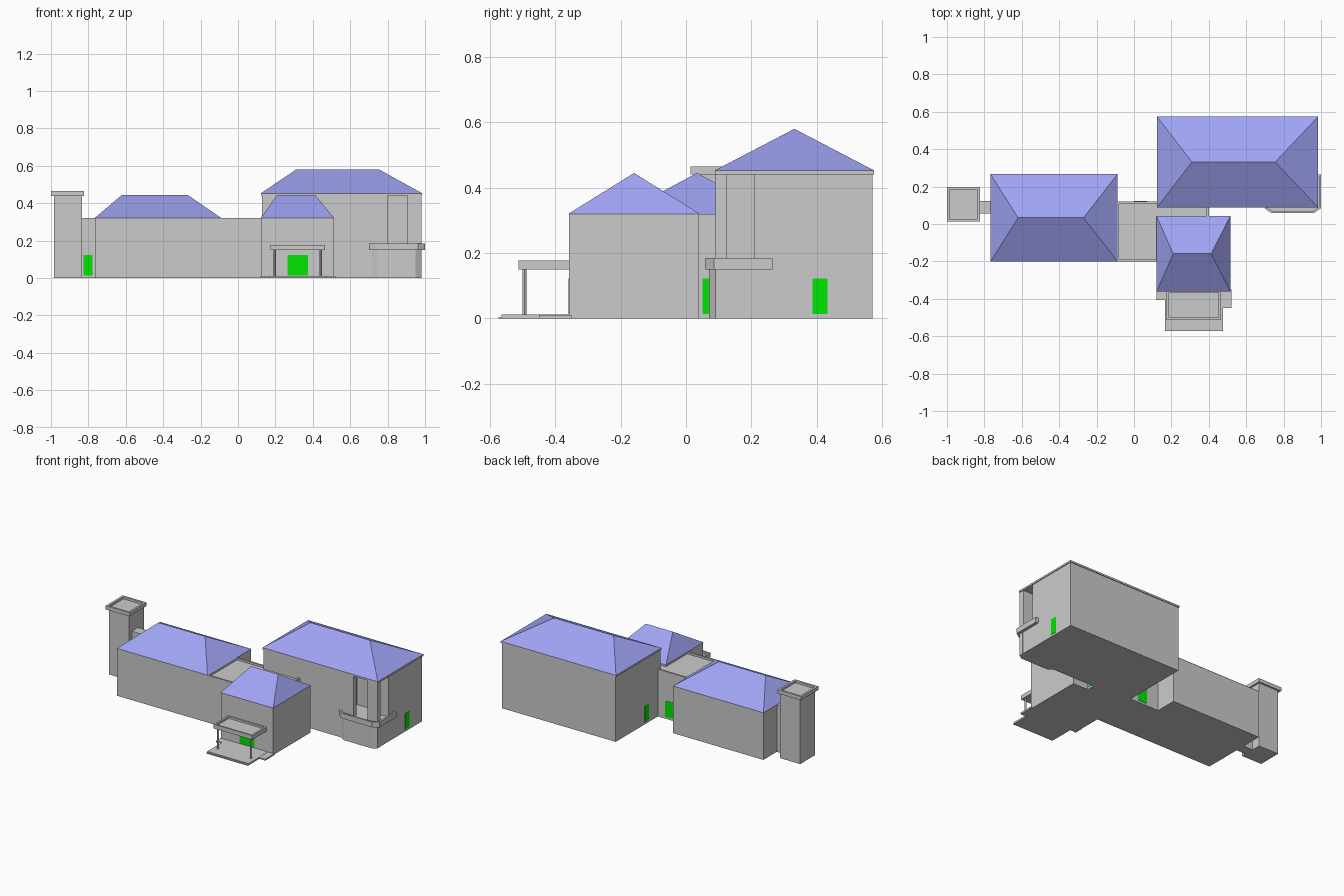
import bpy, bmesh

if "Cube" in bpy.data.objects:
    bpy.data.objects.remove(bpy.data.objects["Cube"])


def material(name, rgb):
    m = bpy.data.materials.new(name)
    m.diffuse_color = (*rgb, 1)
    m.use_nodes = True
    m.node_tree.nodes["Principled BSDF"].inputs["Base Color"].default_value = m.diffuse_color
    return m


ROOF = material("roof_blue", (0.35, 0.37, 0.9))
GREEN = material("door_green", (0.0, 0.8, 0.0))


def finish(bm, name, mat=None):
    bmesh.ops.recalc_face_normals(bm, faces=bm.faces[:])
    me = bpy.data.meshes.new(name)
    bm.to_mesh(me)
    bm.free()
    ob = bpy.data.objects.new(name, me)
    bpy.context.collection.objects.link(ob)
    if mat:
        me.materials.append(mat)
    return ob


def prism(name, outline, z0, z1, mat=None, rim=0, depth=0):
    """Extruded outline, optionally with a recessed top inside a rim."""
    bm = bmesh.new()
    base = bm.faces.new([bm.verts.new((x, y, z0)) for x, y in outline])
    ext = bmesh.ops.extrude_face_region(bm, geom=[base], use_keep_orig=True)["geom"]
    for v in ext:
        if isinstance(v, bmesh.types.BMVert):
            v.co.z = z1
    bmesh.ops.recalc_face_normals(bm, faces=bm.faces[:])
    if rim:
        top = [f for f in bm.faces if f.normal.z > 0.9]
        bmesh.ops.inset_region(bm, faces=top, thickness=rim, use_even_offset=True)
        low = bmesh.ops.extrude_face_region(bm, geom=top)["geom"]
        bmesh.ops.delete(bm, geom=top, context='FACES_ONLY')
        for v in low:
            if isinstance(v, bmesh.types.BMVert):
                v.co.z -= depth
    return finish(bm, name, mat)


def box(name, x0, x1, y0, y1, z0, z1, mat=None, **kw):
    return prism(name, [(x0, y0), (x1, y0), (x1, y1), (x0, y1)], z0, z1, mat, **kw)


def hip_roof(name, x0, x1, y0, y1, z0, ridge_x0, ridge_x1, z1):
    bm = bmesh.new()
    yc = (y0 + y1) / 2
    a, b, c, d, e, f = [bm.verts.new(p) for p in (
        (x0, y0, z0), (x1, y0, z0), (x1, y1, z0), (x0, y1, z0),
        (ridge_x0, yc, z1), (ridge_x1, yc, z1))]
    for face in ((a, b, f, e), (c, d, e, f), (b, c, f), (d, a, e), (d, c, b, a)):
        bm.faces.new(face)
    finish(bm, name, ROOF)


# Left tower with parapet cap, and its link
box("tower", -0.985, -0.835, 0.025, 0.185, 0, 0.44)
box("tower_cap", -1.0, -0.823, 0.013, 0.197, 0.44, 0.465, rim=0.014, depth=0.015)
box("tower_link", -0.84, -0.76, 0.057, 0.122, 0, 0.32)

# Left wing
box("left_wing", -0.765, -0.09, -0.2, 0.265, 0, 0.32)
hip_roof("left_wing_roof", -0.767, -0.088, -0.2, 0.267, 0.32, -0.62, -0.27, 0.445)

# Flat roofed middle
box("middle_block", -0.095, 0.40, -0.2, 0.12, 0, 0.32, rim=0.012, depth=0.013)

# Front block
box("front_block", 0.123, 0.513, -0.358, 0.04, 0, 0.32)
hip_roof("front_block_roof", 0.121, 0.515, -0.36, 0.042, 0.32, 0.21, 0.412, 0.445)

# Back block: lower storey, then upper storey with corner loggia
X0, X1, Y0, Y1 = 0.127, 0.98, 0.093, 0.57
box("back_block_lower", X0, X1, Y0, Y1, 0, 0.16)
prism("back_block_upper", [(X0, Y0), (0.715, Y0), (0.715, 0.25), (X1, 0.25),
                           (X1, Y1), (X0, Y1)], 0.16, 0.442)
box("back_block_eave", X0 - 0.005, 0.985, 0.088, 0.575, 0.441, 0.453)
hip_roof("back_block_roof", X0 - 0.005, 0.985, 0.088, 0.575, 0.453, 0.31, 0.755, 0.58)

# Loggia piers
for i, (x0, x1, y0, y1) in enumerate(((0.715, 0.80, 0.09, 0.125),
                                      (0.905, 0.98, 0.09, 0.125),
                                      (0.905, 0.98, 0.21, 0.25))):
    box(f"loggia_pier_{i}", x0, x1, y0, y1, 0.155, 0.442)

# Bay base and balcony parapet
prism("bay_base", [(0.715, 0.12), (0.715, 0.09), (0.745, 0.07), (0.95, 0.07),
                   (0.981, 0.09), (0.981, 0.12)], 0, 0.155)
prism("balcony", [(0.70, 0.265), (0.70, 0.082), (0.735, 0.058), (0.962, 0.058),
                  (1.0, 0.085), (1.0, 0.265)], 0.15, 0.185, rim=0.012, depth=0.02)

# Porch: slabs, canopy, posts
box("porch_slab", 0.165, 0.475, -0.565, -0.35, 0, 0.012)
box("porch_step", 0.165, 0.475, -0.573, -0.56, 0, 0.005)
box("porch_slab_left", 0.12, 0.17, -0.405, -0.35, 0, 0.011)
box("porch_slab_right", 0.47, 0.52, -0.45, -0.35, 0, 0.011)
box("porch_canopy", 0.175, 0.465, -0.512, -0.355, 0.15, 0.178, rim=0.012, depth=0.013)
for side, x in (("left", 0.197), ("right", 0.443)):
    bpy.ops.mesh.primitive_cylinder_add(vertices=12, radius=0.006, depth=0.142,
                                        location=(x, -0.494, 0.081))
    bpy.context.object.name = f"porch_post_{side}"
    bpy.ops.object.shade_smooth_by_angle()

# Green doors, slightly proud of their walls
T = 0.002
for name, x0, x1, y0, y1 in (
        ("front_door", 0.265, 0.375, -0.358 - T, -0.35),
        ("link_door", -0.825, -0.777, 0.057 - T, 0.065),
        ("right_door", 0.975, X1 + T, 0.387, 0.433),
        ("left_door", X0 - T, 0.135, 0.215, 0.26),
        ("middle_back_door", 0.0, 0.07, 0.112, 0.12 + T),
        ("middle_side_door", 0.395, 0.40 + T, 0.05, 0.085)):
    box(name, x0, x1, y0, y1, 0.014, 0.122, GREEN)
